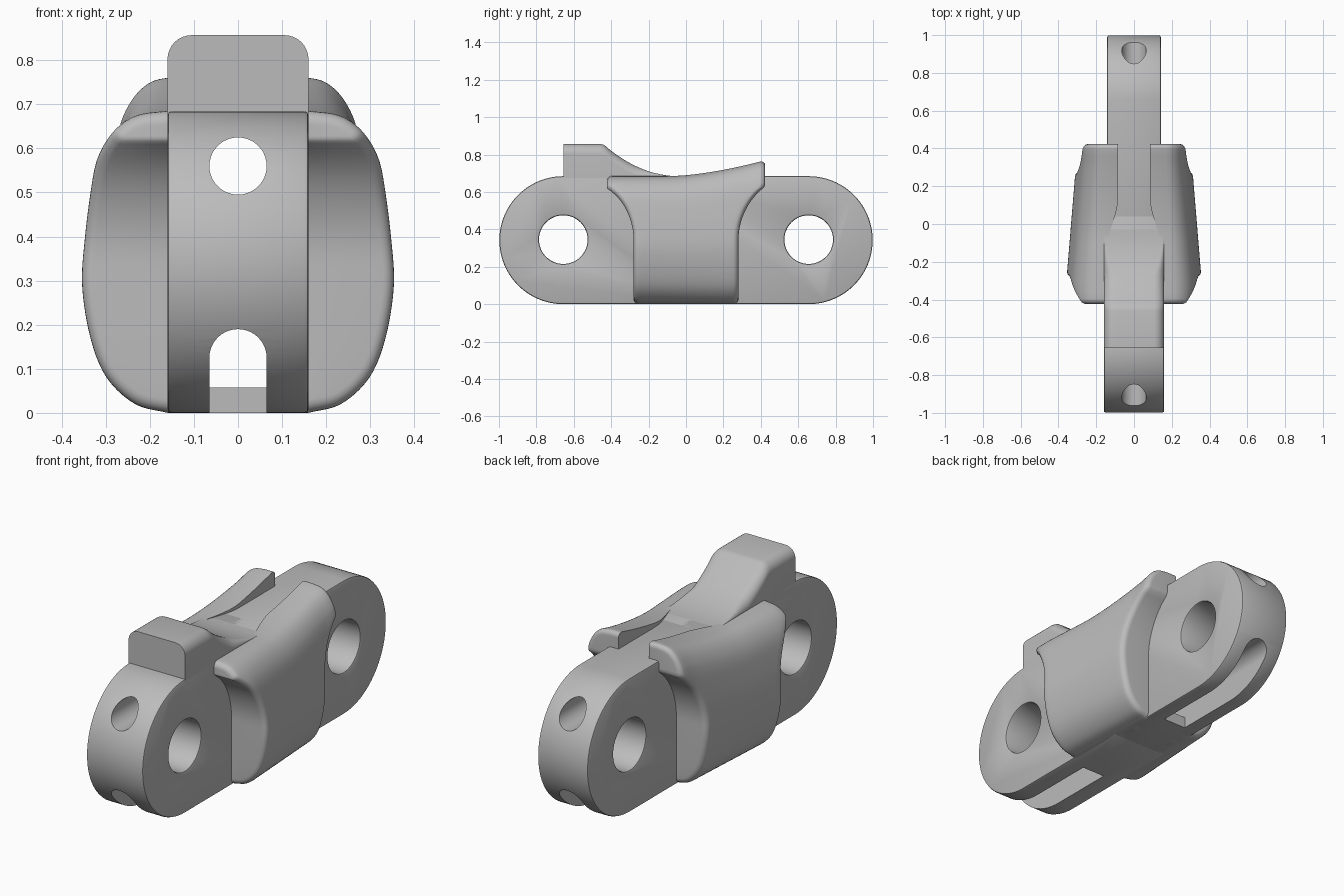
import bpy, bmesh, math
from mathutils import Vector

cube = bpy.data.objects.get("Cube")
if cube:
    bpy.data.objects.remove(cube)

steel = bpy.data.materials.new("plain_grey")
steel.use_nodes = True
grey = (0.5, 0.5, 0.5, 1)
steel.diffuse_color = grey
steel.node_tree.nodes["Principled BSDF"].inputs["Base Color"].default_value = grey

R, PIN_Y = 0.342, 0.656        # end radius and pin centre
SLOT = 0.065                   # half width of the tunnels


def finish(name, bm):
    bmesh.ops.remove_doubles(bm, verts=bm.verts, dist=1e-5)
    bmesh.ops.recalc_face_normals(bm, faces=bm.faces)
    mesh = bpy.data.meshes.new(name)
    bm.to_mesh(mesh)
    bm.free()
    ob = bpy.data.objects.new(name, mesh)
    bpy.context.collection.objects.link(ob)
    mesh.materials.append(steel)
    return ob


def activate(ob):
    bpy.ops.object.select_all(action='DESELECT')
    ob.select_set(True)
    bpy.context.view_layer.objects.active = ob


def prism(name, pts, axis, a, b):
    """Extrude a 2D outline along x (outline in y,z) or y (outline in x,z)."""
    bm = bmesh.new()
    place = (lambda p, t: (t, p[0], p[1])) if axis == 'x' else (lambda p, t: (p[0], t, p[1]))
    ends = [[bm.verts.new(place(p, t)) for p in pts] for t in (a, b)]
    bm.faces.new(ends[0])
    bm.faces.new(ends[1])
    for i in range(len(pts)):
        j = (i + 1) % len(pts)
        bm.faces.new((ends[0][i], ends[0][j], ends[1][j], ends[1][i]))
    return finish(name, bm)


def arc(cx, cz, r, a0, a1, n):
    return [(cx + r * math.cos(math.radians(a0 + (a1 - a0) * i / n)),
             cz + r * math.sin(math.radians(a0 + (a1 - a0) * i / n))) for i in range(n + 1)]


def cut(ob, cutter):
    m = ob.modifiers.new("cut", 'BOOLEAN')
    m.operation, m.solver, m.object = 'DIFFERENCE', 'EXACT', cutter
    activate(ob)
    bpy.ops.object.modifier_apply(modifier=m.name)
    bpy.data.objects.remove(cutter)


def smooth(ob, angle=35):
    activate(ob)
    bpy.ops.object.shade_smooth_by_angle(angle=math.radians(angle))


def arch(bottom):
    return [(-SLOT, bottom), (SLOT, bottom)] + arc(0, 0.125, SLOT, 0, 180, 20)


# Link body: a wide front half and a narrower back half with pin holes and tunnels
def link_half(name, side, half_width, inner_y):
    outline = [(side * y, z) for y, z in arc(PIN_Y, R, R, -90, 90, 48)]
    outline += [(inner_y, 2 * R), (inner_y, 0)]
    ob = prism(name, outline, 'x', -half_width, half_width)
    cut(ob, prism("pin_cutter", arc(side * PIN_Y, 0.345, 0.13, 0, 352.5, 47), 'x', -1, 1))
    m = ob.modifiers.new("edge", 'BEVEL')
    m.width, m.segments, m.angle_limit = 0.009, 2, math.radians(40)
    activate(ob)
    bpy.ops.object.modifier_apply(modifier=m.name)
    cut(ob, prism("bore_cutter", arc(0, 0.56, SLOT, 0, 350, 35), 'y', -2, 2))
    cut(ob, prism("tunnel_cutter", arch(0.058), 'y', -2, 2))
    cut(ob, prism("slot_cutter", arch(-0.2), 'y', side * 0.31, side * 2))
    smooth(ob)


link_half("front_link", -1, 0.16, 0.05)
link_half("back_link", 1, 0.142, -0.2)


# Guide block with a concave ramp behind it and rounded upper edges
def guide_block():
    crest = [(-PIN_Y, 0.857), (-0.46, 0.857), (-0.44, 0.852), (-0.425, 0.842)]
    for i in range(15):
        t = i / 14
        crest.append((-0.41 + 0.38 * t, 0.684 + 0.144 * (1 - t) ** 2.1))
    bm = bmesh.new()
    rows = []
    for y, z in crest:
        r = max(0.002, min(0.055, z - 0.682))
        half = [(0.16, 0.64)] + arc(0.16 - r, z - r, r, 0, 90, 8)
        sec = half + [(-x, h) for x, h in reversed(half)]
        rows.append([bm.verts.new((x, y, h)) for x, h in sec])
    for a, b in zip(rows, rows[1:]):
        for i in range(len(a)):
            j = (i + 1) % len(a)
            bm.faces.new((a[i], a[j], b[j], b[i]))
    bm.faces.new(rows[0])
    bm.faces.new(rows[-1])
    smooth(finish("guide_block", bm))


guide_block()


# Side pads: a bulged section swept along y, with ends hollowed around the pins
def spline(pts, n):
    """Catmull-Rom through the points."""
    p = [Vector(q) for q in pts]
    p = [2 * p[0] - p[1]] + p + [2 * p[-1] - p[-2]]
    out = []
    for k in range(1, len(p) - 2):
        a, b, c, d = p[k - 1:k + 3]
        for i in range(n):
            t = i / n
            out.append(0.5 * (2 * b + (c - a) * t + (2 * a - 5 * b + 4 * c - d) * t * t
                              + (3 * b - a - 3 * c + d) * t ** 3))
    return out + [p[-2]]


PAD = spline([(0.16, 0), (0.235, 0.02), (0.3, 0.08), (0.337, 0.17), (0.356, 0.29), (0.349, 0.4),
              (0.334, 0.5), (0.318, 0.57), (0.295, 0.618), (0.262, 0.655), (0.22, 0.677),
              (0.16, 0.685)], 5)


def reach(z):
    if z < R:
        return 0.28
    d = 0.376 ** 2 - (z - R) ** 2
    return min(0.423, PIN_Y - math.sqrt(max(d, 0)))


def lift(y, z):
    """Top of the pad rises towards the back."""
    s = max(0, (y + 0.08) / 0.5)
    return z * (1 + 0.122 * s ** 1.6 * min(1, z / 0.6) ** 2)


def inner(y):
    t = min(1, max(0, (y + 0.15) / 0.28))
    return 0.15 - 0.064 * t * t * (3 - 2 * t)


def side_pad(name, side):
    fillet = 0.028
    # fillet steps near each end: distance from the end and inset
    steps = [(fillet * (1 - math.cos(a)), fillet * (1 - math.sin(a)))
             for a in [math.pi / 2 * k / 5 for k in range(6)]]
    bm = bmesh.new()
    outer, wall = [], []
    for i, p in enumerate(PAD):
        tan = PAD[min(i + 1, len(PAD) - 1)] - PAD[max(i - 1, 0)]
        nrm = Vector((tan.y, -tan.x)).normalized()
        end = {}
        for s in (-1, 1):
            y = s * 0.3
            for _ in range(12):
                y = s * reach(lift(y, p.y))
            end[s] = y
        lo, hi = end[-1], end[1]
        mid = [(lo + fillet + (hi - lo - 2 * fillet) * k / 24, 0) for k in range(1, 24)]
        track = [(lo + d, q) for d, q in steps] + mid + [(hi - d, q) for d, q in reversed(steps)]
        row, back = [], []
        for y, inset in track:
            bulge = 0.935 - 0.125 * max(-0.6, min(0.6, y / 0.54))
            x = max(p.x * bulge - nrm.x * inset, inner(y) + 0.004)
            z = lift(y, p.y) - nrm.y * inset
            row.append(bm.verts.new((side * x, y, z)))
            back.append(bm.verts.new((side * inner(y), y, z)))
        outer.append(row)
        wall.append(back)
    n = len(outer[0])
    for grid in (outer, wall):
        for a, b in zip(grid, grid[1:]):
            for k in range(n - 1):
                bm.faces.new((a[k], a[k + 1], b[k + 1], b[k]))
    for o, w in ((outer[0], wall[0]), (outer[-1], wall[-1])):
        for k in range(n - 1):
            bm.faces.new((o[k], o[k + 1], w[k + 1], w[k]))
    for k in (0, n - 1):
        for i in range(len(PAD) - 1):
            bm.faces.new((outer[i][k], outer[i + 1][k], wall[i + 1][k], wall[i][k]))
    smooth(finish(name, bm), 40)


side_pad("left_pad", 1)
side_pad("right_pad", -1)
